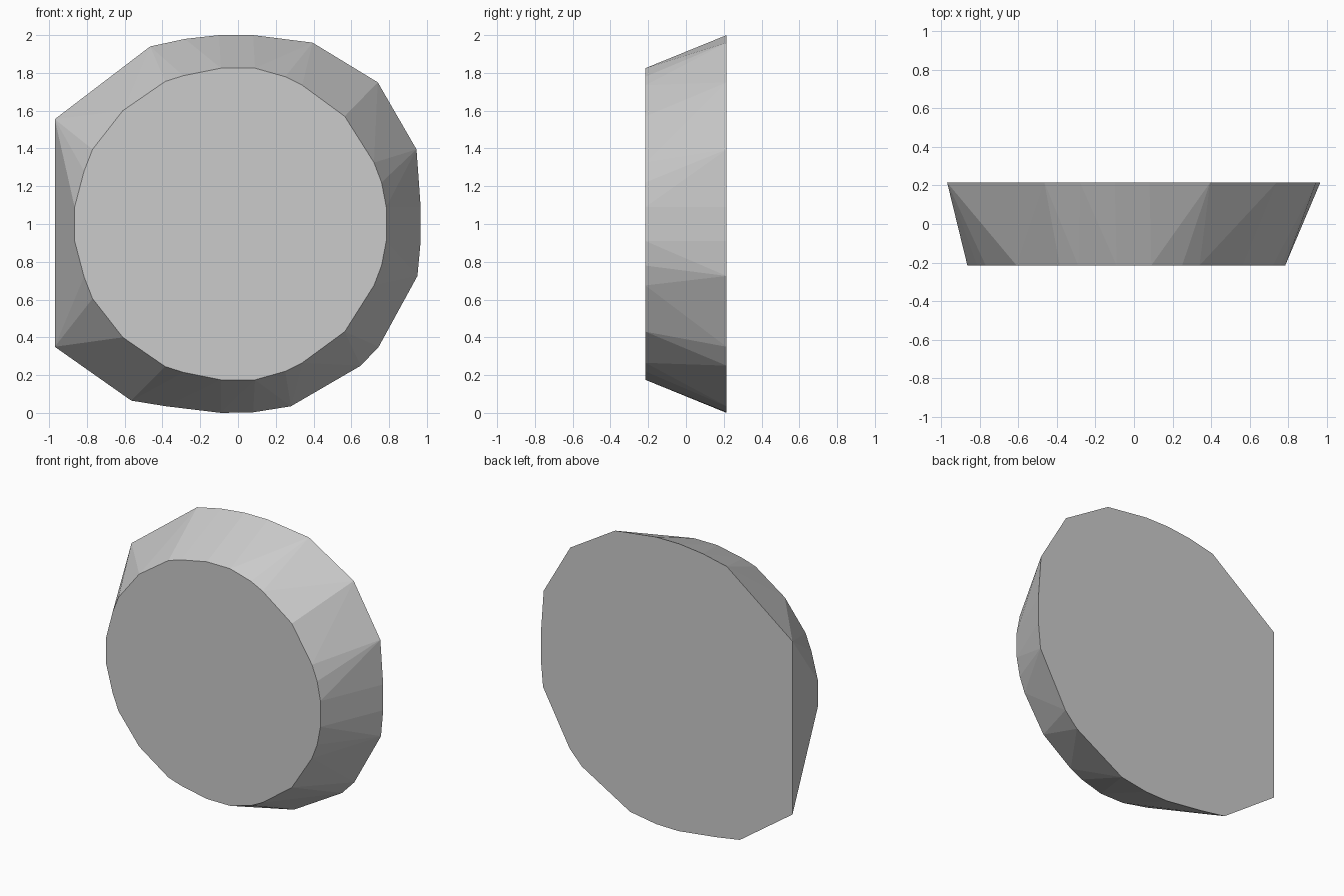
import bpy, bmesh

DEPTH = 0.215  # half thickness along y

# Front rim: upper half outline (x, z), mirrored about z = 1
front_half = [(-0.865, 1.09), (-0.815, 1.28), (-0.77, 1.395), (-0.61, 1.60),
              (-0.385, 1.755), (-0.29, 1.785), (-0.09, 1.825), (0.09, 1.825),
              (0.25, 1.78), (0.34, 1.735), (0.565, 1.57), (0.72, 1.325),
              (0.76, 1.22), (0.785, 1.09)]
front = front_half + [(x, 2 - z) for x, z in reversed(front_half)]

# Back rim: larger, irregular chipped outline
back = [(-0.97, 1.555), (-0.465, 1.94), (-0.28, 1.98), (-0.10, 2.0),
        (0.08, 2.0), (0.395, 1.96), (0.74, 1.75), (0.945, 1.395),
        (0.967, 1.09), (0.967, 0.91), (0.95, 0.725), (0.745, 0.35),
        (0.65, 0.25), (0.28, 0.035), (0.08, 0.003), (-0.09, 0.0),
        (-0.38, 0.035), (-0.565, 0.065), (-0.97, 0.35)]

# Tapered disc: convex skin stretched between the two rims
bm = bmesh.new()
for rim, y in ((front, -DEPTH), (back, DEPTH)):
    for x, z in rim:
        bm.verts.new((x, y, z))
bmesh.ops.convex_hull(bm, input=bm.verts)
bmesh.ops.dissolve_limit(bm, angle_limit=0.001, verts=bm.verts, edges=bm.edges)
bmesh.ops.recalc_face_normals(bm, faces=bm.faces)

mesh = bpy.data.meshes.new("tapered_disc")
bm.to_mesh(mesh)
bm.free()
disc = bpy.data.objects.new("tapered_disc", mesh)
bpy.context.collection.objects.link(disc)
